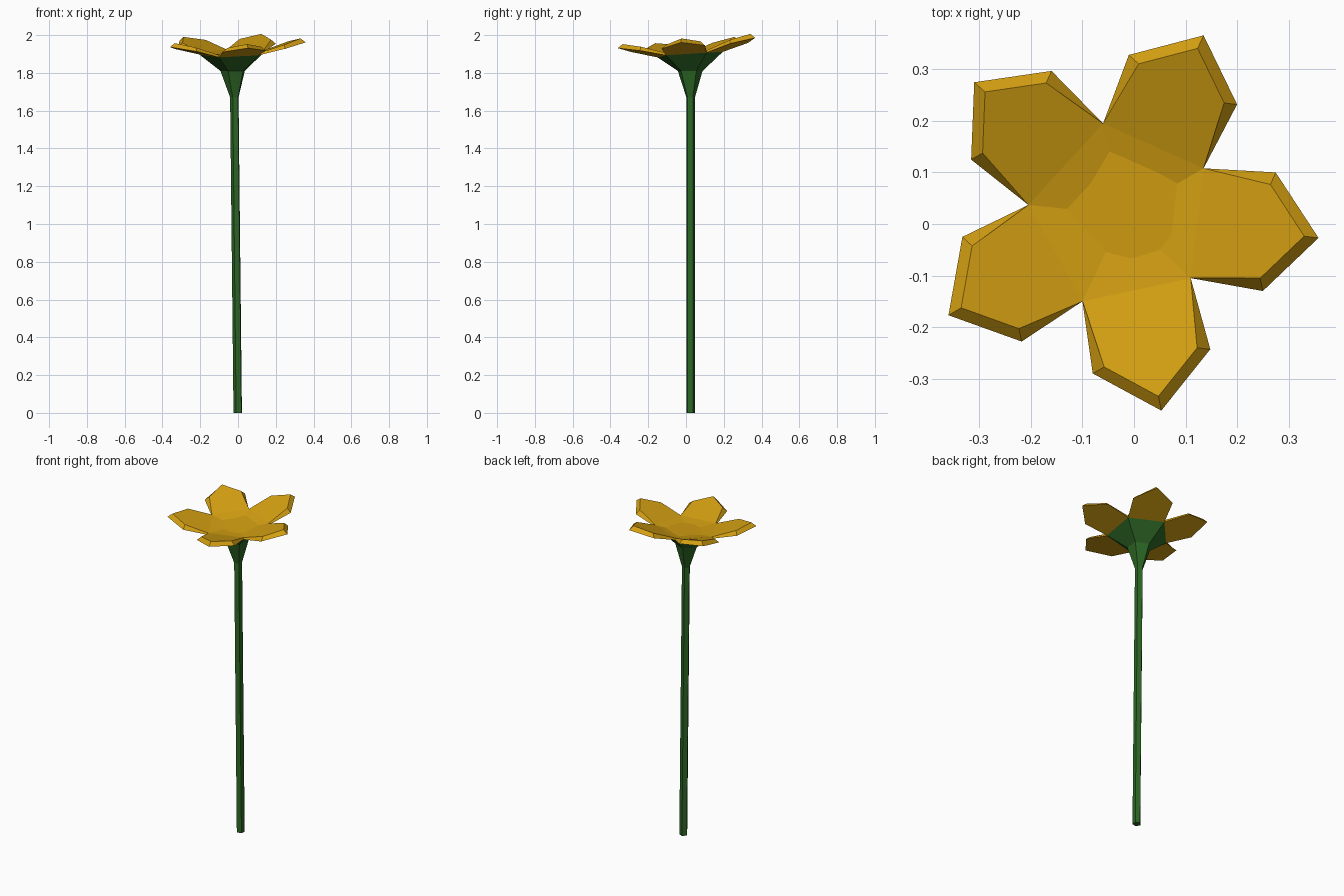
import bpy, bmesh, math
from mathutils import Vector

if "Cube" in bpy.data.objects:
    bpy.data.objects.remove(bpy.data.objects["Cube"])


def material(name, col):
    m = bpy.data.materials.new(name)
    m.diffuse_color = (*col, 1)
    m.use_nodes = True
    m.node_tree.nodes["Principled BSDF"].inputs["Base Color"].default_value = m.diffuse_color
    return m


def finish(name, bm, mat):
    bmesh.ops.recalc_face_normals(bm, faces=bm.faces[:])
    me = bpy.data.meshes.new(name)
    bm.to_mesh(me)
    bm.free()
    me.materials.append(mat)
    ob = bpy.data.objects.new(name, me)
    bpy.context.collection.objects.link(ob)
    return ob


green = material("leaf green", (0.026, 0.135, 0.018))
yellow = material("golden yellow", (0.66, 0.35, 0.006))

# Notches between petals (anticlockwise), and the three outer corners of each petal
notches = [(0.135, 0.108), (-0.06, 0.195), (-0.205, 0.037), (-0.10, -0.15), (0.11, -0.105)]
petals = [
    [(0.20, 0.232), (0.135, 0.366), (-0.01, 0.328)],
    [(-0.16, 0.297), (-0.31, 0.275), (-0.316, 0.125)],
    [(-0.333, -0.025), (-0.36, -0.177), (-0.218, -0.228)],
    [(-0.08, -0.29), (0.053, -0.362), (0.148, -0.243)],
    [(0.25, -0.13), (0.358, -0.027), (0.275, 0.10)],
]
centre = Vector((-0.02, 0.018))


def height(x, y):
    """Underside height: petals rise outwards on a slightly tilted head."""
    return 1.895 + 0.3 * max(0, math.hypot(x, y) - 0.18) + 0.04 * x + 0.06 * y


def rim(p):
    return (p[0], p[1], height(*p))


# Stem and flared calyx: one five-sided loft
def ring(cx, cy, r, z):
    return [(cx + r * math.cos(math.radians(30 + 72 * k)),
             cy + r * math.sin(math.radians(30 + 72 * k)), z) for k in range(5)]


def loft(name, rings):
    bm = bmesh.new()
    vs = [[bm.verts.new(p) for p in r] for r in rings]
    for a, b in zip(vs, vs[1:]):
        for i in range(5):
            j = (i + 1) % 5
            bm.faces.new((a[i], a[j], b[j], b[i]))
    bm.faces.new(vs[0])
    return finish(name, bm, green)


neck = ring(-0.018, 0.024, 0.024, 1.67)
stem_rings = [ring(0, 0.024, 0.024, 0), neck]
calyx_rings = [ring(-0.024, 0.02, 0.069, 1.81), [rim(n) for n in notches]]
loft("stem_and_calyx", stem_rings + calyx_rings)

# Flower head: five bevelled petals around a shallow bowl
bm = bmesh.new()
low = [bm.verts.new(rim(n)) for n in notches]
high = [bm.verts.new((n[0], n[1], height(*n) + 0.012)) for n in notches]
bowl = []
for n in notches:
    p = centre.lerp(Vector(n), 0.4)
    bowl.append(bm.verts.new((p.x, p.y, 1.893)))
hub = bm.verts.new((centre.x, centre.y, 1.885))
for i, outer in enumerate(petals):
    j = (i + 1) % 5
    pts = [Vector(p) for p in outer]
    mid = sum(pts + [Vector(notches[i]), Vector(notches[j])], Vector((0, 0))) / 5
    under, top = [low[i]], [high[i]]
    for p in pts:
        q = mid.lerp(p, 0.79)
        under.append(bm.verts.new(rim(p)))
        top.append(bm.verts.new((q.x, q.y, height(*p) + 0.021)))
    under.append(low[j])
    top.append(high[j])
    bm.faces.new(under)
    bm.faces.new(top)
    bm.faces.new((high[i], high[j], bowl[j], bowl[i]))
    bm.faces.new((bowl[i], bowl[j], hub))
    for k in range(4):
        bm.faces.new((under[k], under[k + 1], top[k + 1], top[k]))
bm.faces.new(low)
finish("flower_head", bm, yellow)
